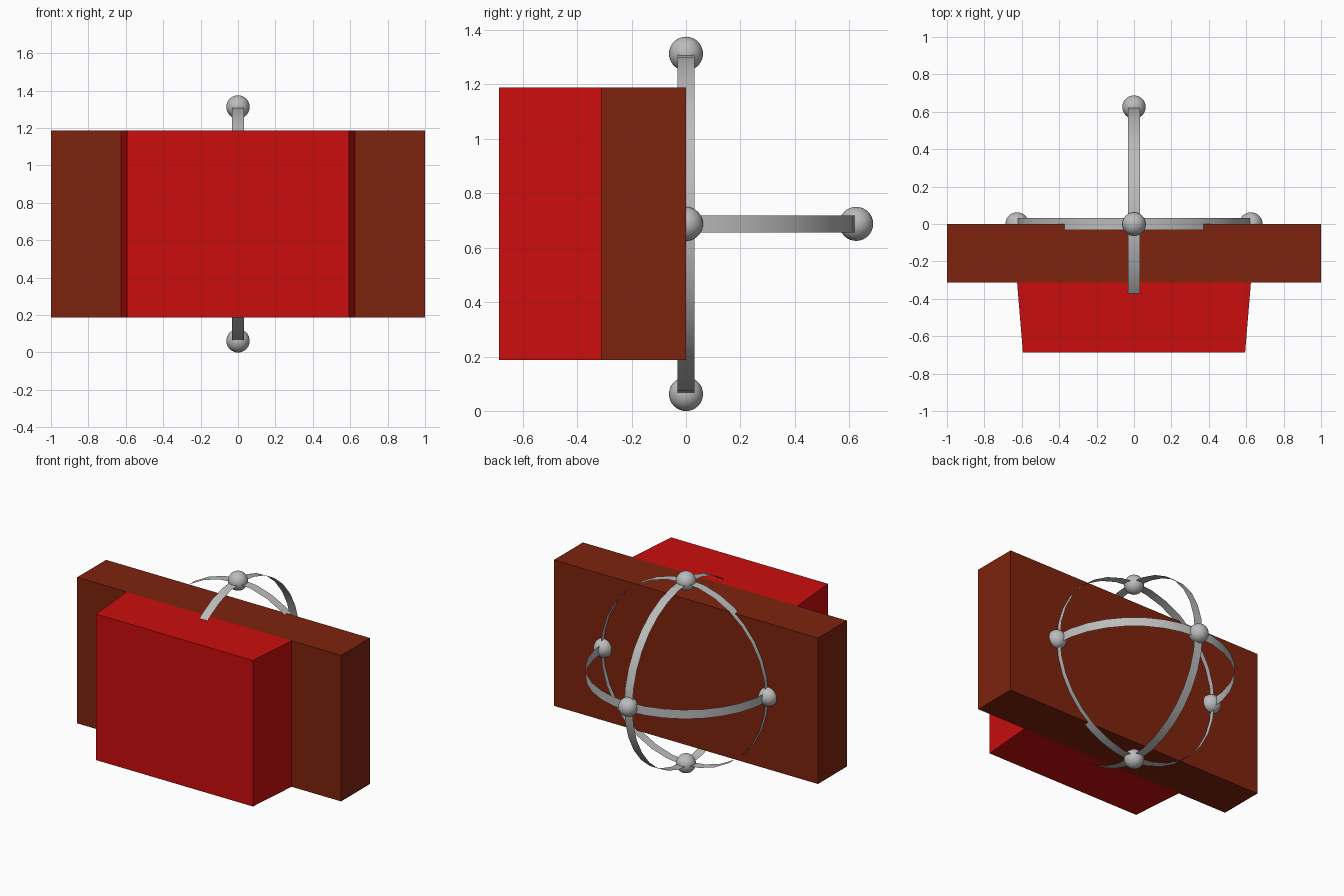
import bpy, bmesh, math

if "Cube" in bpy.data.objects:
    bpy.data.objects.remove(bpy.data.objects["Cube"], do_unlink=True)

CZ = 0.6875    # height of the middle
R = 0.625      # hoop radius


def material(name, rgb):
    m = bpy.data.materials.new(name)
    m.use_nodes = True
    m.diffuse_color = (*rgb, 1)
    m.node_tree.nodes["Principled BSDF"].inputs["Base Color"].default_value = (*rgb, 1)
    return m


brown = material("brown", (0.21, 0.017, 0.004))
red = material("red", (0.60, 0.004, 0.004))
grey = material("grey", (0.50, 0.50, 0.50))


def finish(name, mat, smooth=False):
    ob = bpy.context.object
    ob.name = ob.data.name = name
    ob.data.materials.append(mat)
    if smooth:
        bpy.ops.object.shade_smooth()
    return ob


def block(name, mat, half_back, half_front, y_back, y_front, z0, z1):
    """Plan outline extruded straight up."""
    bm = bmesh.new()
    outline = [(-half_front, y_front), (half_front, y_front),
               (half_back, y_back), (-half_back, y_back)]
    base = bm.faces.new([bm.verts.new((x, y, z0)) for x, y in outline])
    top = bmesh.ops.extrude_face_region(bm, geom=[base])["geom"]
    bmesh.ops.translate(bm, vec=(0, 0, z1 - z0),
                        verts=[v for v in top if isinstance(v, bmesh.types.BMVert)])
    bmesh.ops.recalc_face_normals(bm, faces=bm.faces)
    me = bpy.data.meshes.new(name)
    bm.to_mesh(me)
    bm.free()
    ob = bpy.data.objects.new(name, me)
    bpy.context.collection.objects.link(ob)
    me.materials.append(mat)


# Wide back slab and the tapered block in front of it
block("back_slab", brown, 1.0, 1.0, 0.0, -0.3125, CZ - 0.5, CZ + 0.5)
block("front_block", red, 0.625, 0.594, -0.3125, -0.6875, CZ - 0.5, CZ + 0.5)

# Three thin ribbon hoops at right angles
q = math.pi / 2
for name, rot in (("level_hoop", (0, 0, 0)),
                  ("cross_hoop", (q, 0, 0)),
                  ("lengthwise_hoop", (0, q, 0))):
    bpy.ops.mesh.primitive_cylinder_add(vertices=32, radius=R, depth=0.0625,
                                        end_fill_type='NOTHING',
                                        location=(0, 0, CZ), rotation=rot)
    finish(name, grey, True)

# Balls where the hoops cross
for name, d in (("top_ball", (0, 0, 1)), ("bottom_ball", (0, 0, -1)),
                ("left_ball", (1, 0, 0)), ("right_ball", (-1, 0, 0)),
                ("back_ball", (0, 1, 0)), ("front_ball", (0, -1, 0))):
    bpy.ops.mesh.primitive_uv_sphere_add(segments=32, ring_count=16, radius=0.0625,
                                         location=(d[0] * R, d[1] * R, CZ + d[2] * R))
    finish(name, grey, True)
